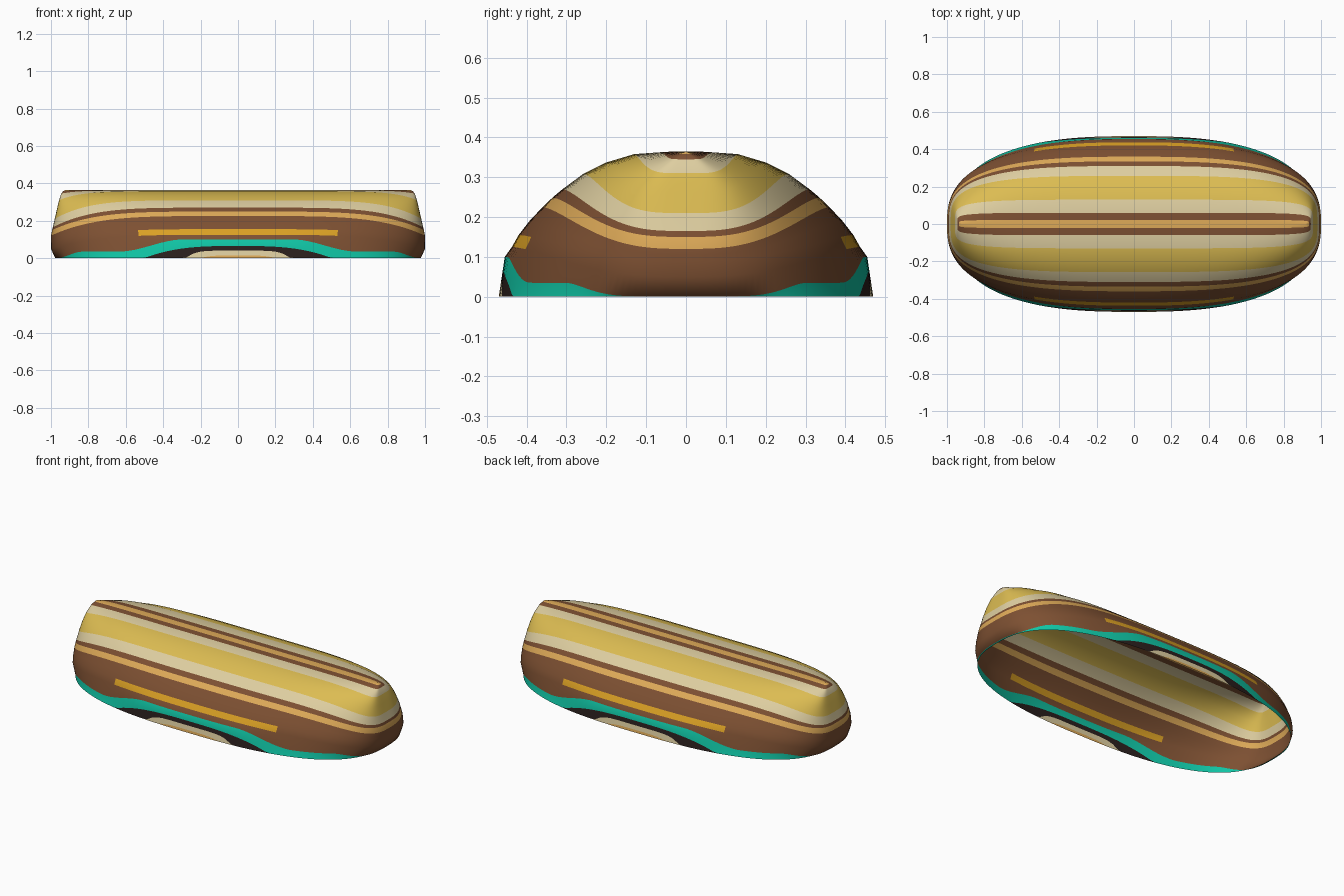
import bpy, bmesh
from math import cos, sin, pi
from mathutils import Vector

if "Cube" in bpy.data.objects:
    bpy.data.objects.remove(bpy.data.objects["Cube"])

SEGMENTS = 180
WIDTH = 0.47


def make_material(name, rgb):
    """Flat colour given as 0-255 display values."""
    lin = [((c / 255 + 0.055) / 1.055) ** 2.4 for c in rgb] + [1.0]
    mat = bpy.data.materials.new(name)
    mat.use_nodes = True
    mat.diffuse_color = lin
    bsdf = next(n for n in mat.node_tree.nodes if n.type == 'BSDF_PRINCIPLED')
    bsdf.inputs["Base Color"].default_value = lin
    bsdf.inputs["Roughness"].default_value = 0.7
    return mat


COLOURS = {
    "orange": (222, 170, 88), "brown": (125, 80, 50), "cream": (222, 206, 160),
    "yellow": (220, 188, 82), "gold": (218, 160, 36), "teal": (16, 196, 164),
    "dark": (42, 31, 29),
}
NAMES = list(COLOURS)


def smooth(a, b, v):
    t = min(1, max(0, (v - a) / (b - a)))
    return t * t * (3 - 2 * t)


def outline(a, half_width):
    """Unit rounded-box outline; inner rings are squarer than the rim."""
    n = 2.6 + 5 * (1 - half_width / WIDTH) ** 2
    c, s = cos(a), sin(a)
    r = (abs(c) ** n + abs(s) ** n) ** (1 / n)
    return c / r, s / r


# Rings from ridge to skirt:
# half width, half length, middle height, end height, colour of band below
RINGS = [
    (0.0, 0.92, 0.365, 0.365, "orange"),
    (0.022, 0.935, 0.365, 0.358, "brown"),
    (0.06, 0.945, 0.363, 0.345, "cream"),
    (0.13, 0.957, 0.358, 0.31, "yellow"),
    (0.20, 0.968, 0.337, 0.262, "yellow"),
    (0.257, 0.98, 0.309, 0.21, "cream"),
    (0.31, 0.99, 0.27, 0.165, "brown"),
    (0.335, 0.994, 0.249, 0.15, "orange"),
    (0.36, 1.0, 0.225, 0.12, "brown"),
    (0.393, 1.0, 0.19, 0.105, "brown"),
    (0.42, 1.0, 0.155, 0.09, "gold"),
    (0.437, 1.0, 0.125, 0.05, "brown"),
]
# Bands at the foot: height, half length, sharpness of the arch, colour below
ARCHES = [(0.065, 0.5, 3, "dark"), (0.04, 0.28, 6, "cream"), (0.015, 0.2, 4, "orange")]

angles = [2 * pi * i / SEGMENTS for i in range(SEGMENTS)]
rings, bands = [], []

# Upper shell
for w, length, z_mid, z_end, colour in RINGS:
    power = 4 + 8 * (1 - w / WIDTH) ** 2
    ring = []
    for a in angles:
        px, py = outline(a, w)
        z = z_mid + (z_end - z_mid) * abs(px) ** power
        ring.append(Vector((px * length, py * w, z)))
    rings.append(ring)
    bands.append(colour)

# Skirt: wavy top edge, arched bands, flat rim
top, rim = [], []
for a in angles:
    px, py = outline(a, WIDTH)
    u = abs(px)
    z = 0.1 - 0.065 * smooth(0.3, 0.65, u) - 0.034 * smooth(0.85, 0.99, u)
    top.append(Vector((px * 0.978, py * 0.455, z)))
    rim.append(Vector((px * 0.97, py * WIDTH, 0)))
rings.append(top)
bands.append("teal")
for height, reach, power, colour in ARCHES:
    ring = []
    for t, r in zip(top, rim):
        z = height * max(0, 1 - abs(r.x / reach) ** power)
        ring.append(r.lerp(t, z / t.z))
    rings.append(ring)
    bands.append(colour)
rings.append(rim)

# Loft the rings into one open shell
bm = bmesh.new()
verts = [[bm.verts.new(p) for p in ring] for ring in rings]
for k, colour in enumerate(bands):
    for i in range(SEGMENTS):
        j = (i + 1) % SEGMENTS
        face = bm.faces.new((verts[k + 1][i], verts[k + 1][j], verts[k][j], verts[k][i]))
        face.smooth = True
        name = colour
        if colour == "gold" and abs(face.calc_center_median().x) > 0.52:
            name = "brown"
        face.material_index = NAMES.index(name)
bmesh.ops.remove_doubles(bm, verts=bm.verts, dist=0.00005)
bmesh.ops.dissolve_degenerate(bm, edges=bm.edges, dist=0.00005)

mesh = bpy.data.meshes.new("striped_shell")
bm.to_mesh(mesh)
bm.free()
for name, rgb in COLOURS.items():
    mesh.materials.append(make_material(name, rgb))
shell = bpy.data.objects.new("striped_shell", mesh)
bpy.context.collection.objects.link(shell)
